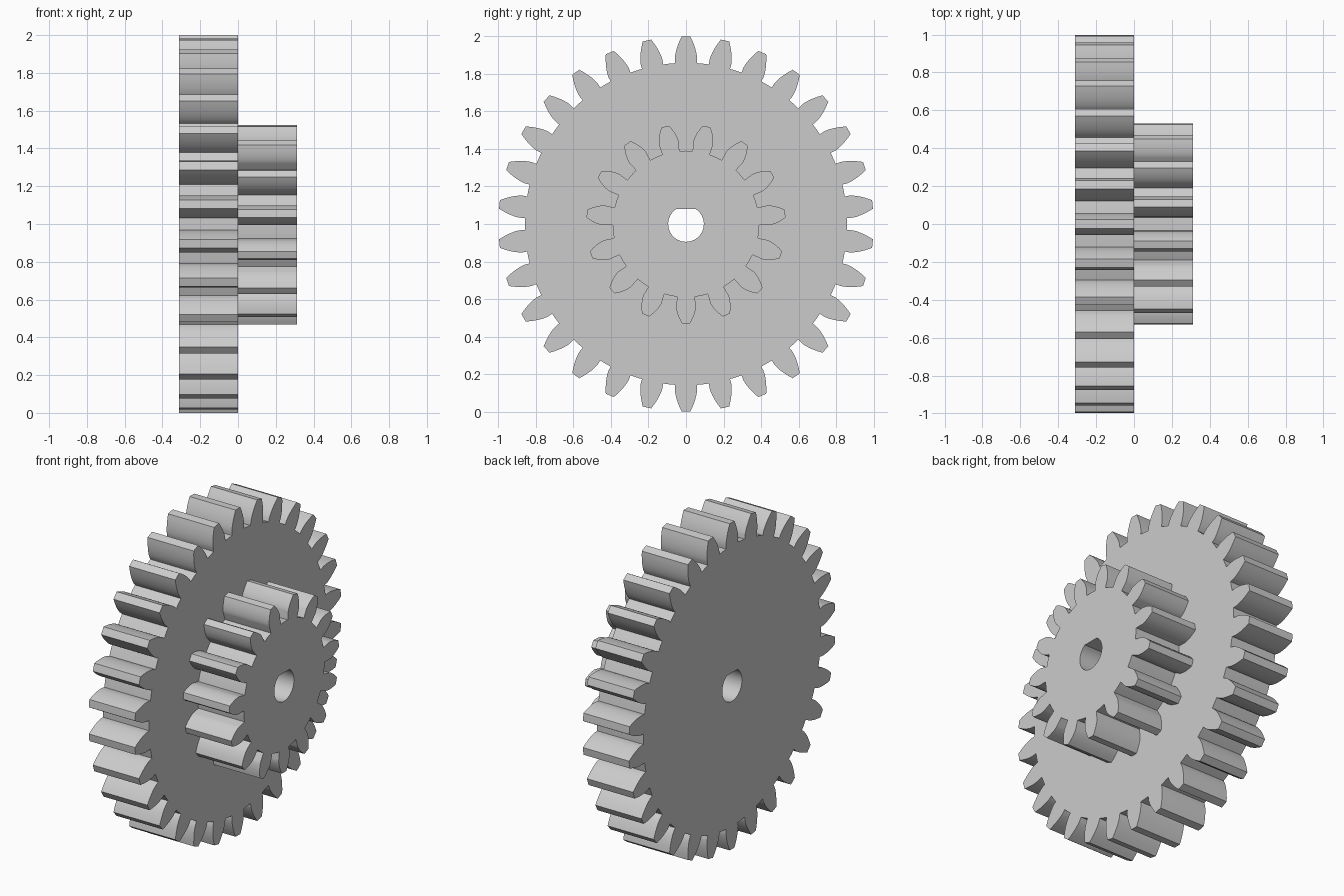
import bpy
import bmesh
import math
from mathutils import Matrix, Vector

if "Cube" in bpy.data.objects:
    bpy.data.objects.remove(bpy.data.objects["Cube"])

MODULE = 0.0625                 # tooth size shared by both gears
PRESSURE = math.radians(20)
WIDTH = 5 * MODULE              # thickness of each gear
BORE_R, BORE_FLAT = 0.095, 0.08

metal = bpy.data.materials.new("grey")
metal.diffuse_color = (0.6, 0.6, 0.6, 1)
metal.use_nodes = True
metal.node_tree.nodes["Principled BSDF"].inputs["Base Color"].default_value = metal.diffuse_color


def inv(a):
    return math.tan(a) - a


def tooth_half(teeth, steps=8):
    """(radius, half angle) pairs up one involute flank, root to tip."""
    pitch = MODULE * teeth / 2
    base, tip, root = pitch * math.cos(PRESSURE), pitch + MODULE, pitch - 1.25 * MODULE
    start = math.pi / (2 * teeth) + inv(PRESSURE)
    flank = [(root, start)]
    for i in range(steps + 1):
        r = base + (tip - base) * (i / steps) ** 1.5
        flank.append((r, start - inv(math.acos(min(1, base / r)))))
    return flank


def gear_outline(teeth, first):
    """Closed tooth profile; 'first' is the angle of the first tooth."""
    flank = tooth_half(teeth)
    root, tip = flank[0][0], flank[-1][0]
    points = []
    for k in range(teeth):
        a = first + k * math.tau / teeth
        polar = [(r, a - h) for r, h in flank] + [(tip, a)]
        polar += [(r, a + h) for r, h in reversed(flank)]
        polar.append((root, a + math.pi / teeth))      # middle of the gap
        points += [(r * math.cos(t), r * math.sin(t)) for r, t in polar]
    return points


def bore_outline(steps=40):
    """D-shaped shaft hole with its flat on top."""
    half = math.acos(BORE_FLAT / BORE_R)
    start, sweep = math.pi / 2 + half, math.tau - 2 * half
    return [(BORE_R * math.cos(start + sweep * i / steps),
             BORE_R * math.sin(start + sweep * i / steps)) for i in range(steps + 1)]


def make_gear(name, teeth, first, x):
    bm = bmesh.new()
    edges = []
    for loop in (gear_outline(teeth, first), bore_outline()):
        verts = [bm.verts.new((x, y, z + 1)) for y, z in loop]
        edges += [bm.edges.new((v, verts[i - 1])) for i, v in enumerate(verts)]
    bmesh.ops.triangle_fill(bm, edges=edges, use_beauty=True, normal=Vector((1, 0, 0)))
    ext = bmesh.ops.extrude_face_region(bm, geom=bm.faces[:], use_keep_orig=True)
    moved = [g for g in ext["geom"] if isinstance(g, bmesh.types.BMVert)]
    bmesh.ops.translate(bm, verts=moved, vec=(WIDTH, 0, 0))
    bmesh.ops.recalc_face_normals(bm, faces=bm.faces[:])
    mesh = bpy.data.meshes.new(name)
    bm.to_mesh(mesh)
    bm.free()
    mesh.materials.append(metal)
    obj = bpy.data.objects.new(name, mesh)
    bpy.context.collection.objects.link(obj)
    bpy.ops.object.select_all(action='DESELECT')
    obj.select_set(True)
    bpy.context.view_layer.objects.active = obj
    bpy.ops.object.shade_smooth_by_angle(angle=math.radians(25))
    return obj


# Large wheel has a tooth at the top; small pinion has one at the bottom
make_gear("large_gear", 30, math.pi / 2, -WIDTH)
make_gear("small_gear", 15, -math.pi / 2, 0)
